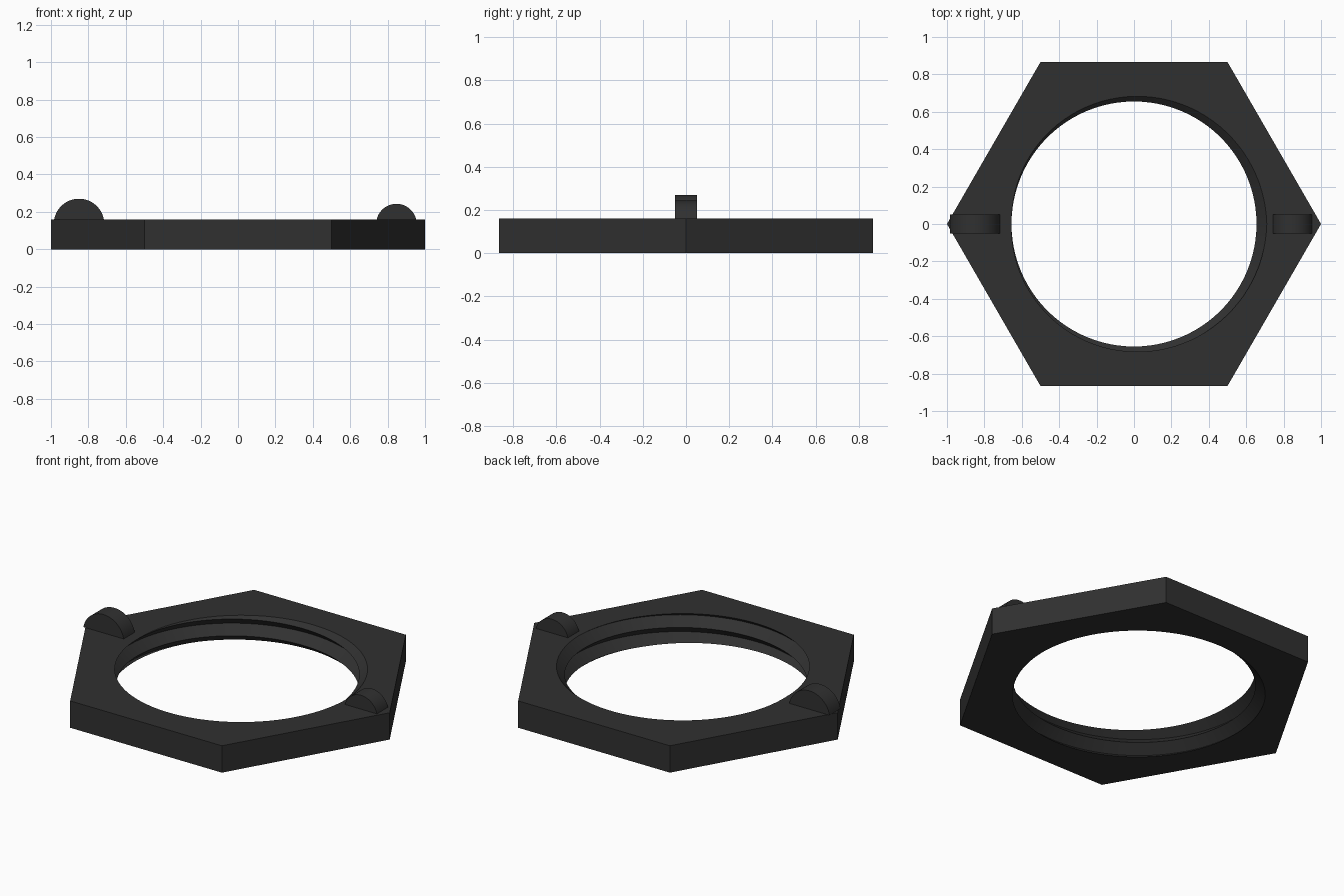
import bpy, bmesh, math

if "Cube" in bpy.data.objects:
    bpy.data.objects.remove(bpy.data.objects["Cube"])

H = 0.16                      # plate height
R_CREST, R_ROOT = 0.655, 0.71 # thread radii
PITCH = 0.1
N = 96                        # segments round the hole

mat = bpy.data.materials.new("charcoal")
mat.diffuse_color = (0.03, 0.03, 0.03, 1)
mat.use_nodes = True
mat.node_tree.nodes["Principled BSDF"].inputs["Base Color"].default_value = mat.diffuse_color


def finish(name, bm):
    bmesh.ops.remove_doubles(bm, verts=bm.verts, dist=1e-5)
    bmesh.ops.recalc_face_normals(bm, faces=bm.faces)
    mesh = bpy.data.meshes.new(name)
    bm.to_mesh(mesh)
    bm.free()
    mesh.materials.append(mat)
    obj = bpy.data.objects.new(name, mesh)
    bpy.context.collection.objects.link(obj)
    bpy.context.view_layer.objects.active = obj
    obj.select_set(True)
    bpy.ops.object.shade_smooth_by_angle(angle=math.radians(30))
    obj.select_set(False)


def thread_radius(z, turn):
    # triangular wave that climbs one pitch per turn
    phase = ((z - H) / PITCH - turn) % 1.0
    return R_ROOT + (R_CREST - R_ROOT) * (1 - abs(2 * phase - 1))


def hex_radius(a):
    return math.cos(math.pi / 6) / math.cos(a % (math.pi / 3) - math.pi / 6)


# Hexagonal plate: each column runs down the outside and up the threaded hole
bm = bmesh.new()
columns = []
for i in range(N + 1):
    turn = i / N
    a = 2 * math.pi * turn
    ro = hex_radius(a)
    section = [(ro, H), (ro, 0)]
    levels = [0] + [H + PITCH * (turn + k / 2) for k in range(-7, 2)] + [H]
    for z in levels:
        z = min(max(z, 0), H)
        section.append((thread_radius(z, turn), z))
    columns.append([bm.verts.new((r * math.cos(a), r * math.sin(a), z)) for r, z in section])
for c, d in zip(columns, columns[1:]):
    for j in range(len(c)):
        k = (j + 1) % len(c)
        bm.faces.new((c[j], c[k], d[k], d[j]))
finish("threaded_hex_plate", bm)


# Rounded lugs on two opposite corners
def lug(name, x, radius, axis_z, half_width=0.052, steps=32):
    bm = bmesh.new()
    start = math.asin((H - axis_z) / radius)
    pts = []
    for i in range(steps + 1):
        a = start + (math.pi - 2 * start) * i / steps
        pts.append((x + radius * math.cos(a), axis_z + radius * math.sin(a)))
    face = bm.faces.new([bm.verts.new((px, -half_width, pz)) for px, pz in pts])
    ext = bmesh.ops.extrude_face_region(bm, geom=[face], use_keep_orig=True)
    new = [v for v in ext["geom"] if isinstance(v, bmesh.types.BMVert)]
    bmesh.ops.translate(bm, verts=new, vec=(0, 2 * half_width, 0))
    finish(name, bm)


lug("large_lug", -0.85, 0.135, 0.135)
lug("small_lug", 0.847, 0.108, 0.135)
